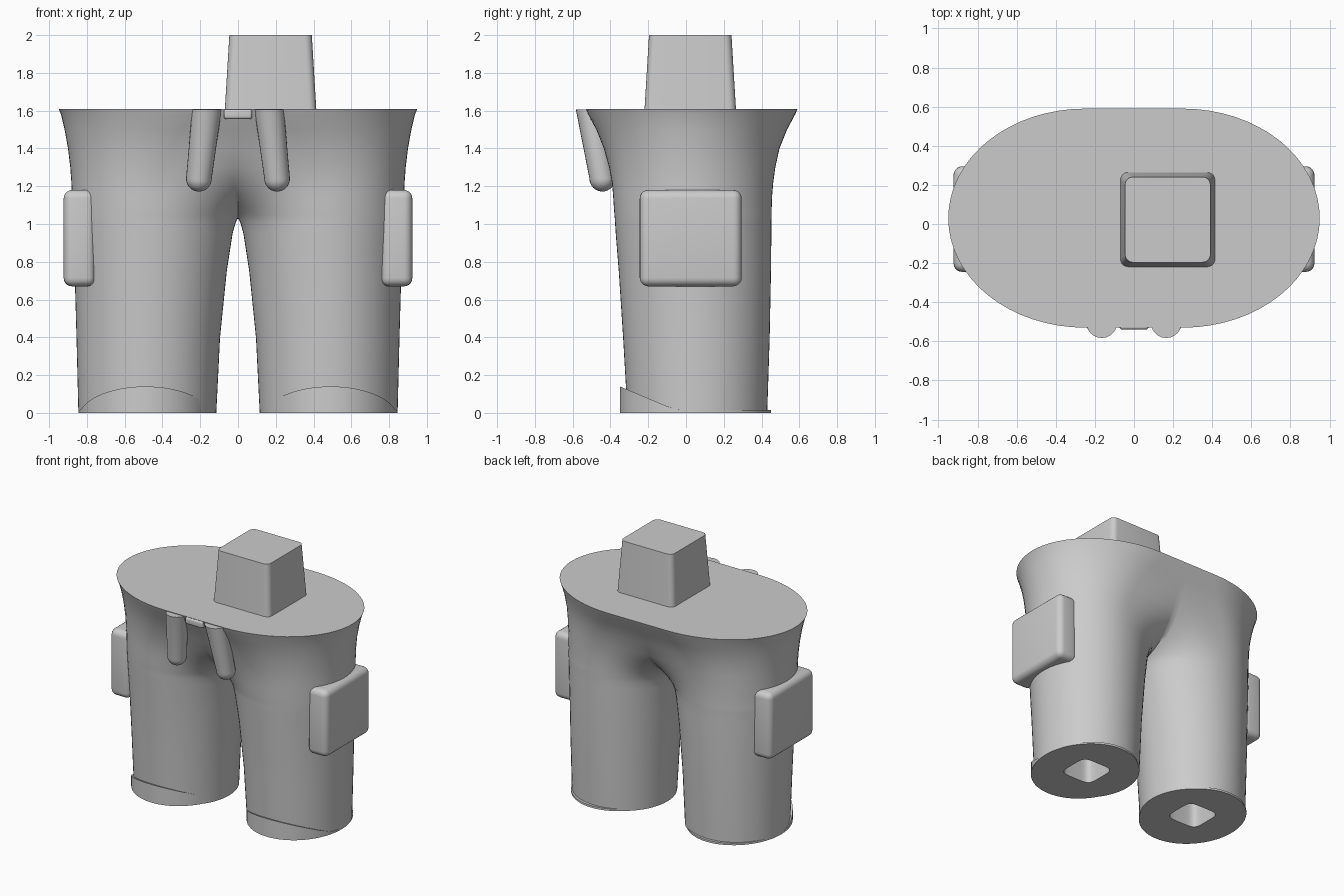
import bpy, bmesh
from math import sin, cos, asin, pi, radians, copysign
from mathutils import Vector

if "Cube" in bpy.data.objects:
    bpy.data.objects.remove(bpy.data.objects["Cube"])

grey = bpy.data.materials.new("plain grey")
grey.use_nodes = True
grey.diffuse_color = (0.6, 0.6, 0.6, 1)
grey.node_tree.nodes["Principled BSDF"].inputs["Base Color"].default_value = (0.6, 0.6, 0.6, 1)


def finish(bm, name, mirror=False):
    """Turn a bmesh into a smooth object, optionally mirrored across x."""
    bmesh.ops.remove_doubles(bm, verts=bm.verts, dist=0.0005)
    if mirror:
        bmesh.ops.mirror(bm, geom=bm.verts[:] + bm.edges[:] + bm.faces[:], axis='X', merge_dist=0.001)
    bmesh.ops.recalc_face_normals(bm, faces=bm.faces)
    mesh = bpy.data.meshes.new(name)
    bm.to_mesh(mesh)
    bm.free()
    mesh.materials.append(grey)
    obj = bpy.data.objects.new(name, mesh)
    bpy.context.collection.objects.link(obj)
    bpy.ops.object.select_all(action='DESELECT')
    obj.select_set(True)
    bpy.context.view_layer.objects.active = obj
    bpy.ops.object.shade_smooth_by_angle(angle=radians(40))
    return obj


def loft(bm, rings):
    rows = [[bm.verts.new(p) for p in ring] for ring in rings]
    for a, b in zip(rows, rows[1:]):
        for i in range(len(a) - 1):
            bm.faces.new((a[i], a[i + 1], b[i + 1], b[i]))
    return rows


def box(name, lo, hi, bevel, taper=1.0, upright_only=False, mirror=False):
    bm = bmesh.new()
    bmesh.ops.create_cube(bm, size=1)
    lo, hi = Vector(lo), Vector(hi)
    mid, size = (lo + hi) / 2, hi - lo
    for v in bm.verts:
        s = taper if v.co.z > 0 else 1
        v.co = mid + Vector((v.co.x * size.x * s, v.co.y * size.y * s, v.co.z * size.z))
    edges = [e for e in bm.edges
             if not upright_only or abs(e.verts[0].co.z - e.verts[1].co.z) > 0.1]
    bmesh.ops.bevel(bm, geom=edges, offset=bevel, segments=5, profile=0.5, affect='EDGES')
    return finish(bm, name, mirror)


SEG = 16   # segments per quarter of a leg ring


def leg_ring(z, c, a, yc, b, k):
    """Outer half ellipse plus inner half ellipse, cut at the centre plane when k < 1."""
    k = max(k, 0.01)
    um = asin(min(1, k))
    inner = [(c - c / k * sin(um * i / SEG), b * cos(um * i / SEG)) for i in range(SEG, 0, -1)]
    outer = [(c + a * sin(pi * i / (2 * SEG)), b * cos(pi * i / (2 * SEG))) for i in range(2 * SEG + 1)]
    pts = inner + outer + [(x, -y) for x, y in reversed(inner)]
    return [(x, yc + y, z) for x, y in pts]


def square_ring(z, half):
    """Rounded square with the same point count as a leg ring."""
    def power(v):
        return copysign(abs(v) ** 0.4, v)
    angles = [pi - pi * i / (2 * SEG) for i in range(4 * SEG + 1)]
    return [(0.48 + half * power(cos(t)), 0.06 + half * power(sin(t)), z) for t in angles]


# Trousers: height, centre x, outer radius, centre y, depth, inner closeness
keys = [
    (0.00, 0.48, 0.365, 0.06, 0.37, 1.315),
    (0.40, 0.48, 0.375, 0.055, 0.388, 1.247),
    (0.75, 0.475, 0.39, 0.047, 0.403, 1.143),
    (0.95, 0.47, 0.405, 0.04, 0.412, 1.065),
    (1.01, 0.47, 0.407, 0.038, 0.414, 1.025),
    (1.03, 0.47, 0.408, 0.038, 0.415, 1.0),
    (1.05, 0.468, 0.41, 0.037, 0.416, 0.97),
    (1.09, 0.466, 0.412, 0.036, 0.418, 0.89),
    (1.15, 0.46, 0.42, 0.035, 0.421, 0.74),
    (1.22, 0.45, 0.432, 0.035, 0.427, 0.54),
    (1.30, 0.42, 0.468, 0.033, 0.44, 0.33),
    (1.40, 0.37, 0.53, 0.03, 0.465, 0.15),
    (1.50, 0.31, 0.608, 0.03, 0.505, 0.05),
    (1.58, 0.26, 0.677, 0.03, 0.548, 0.01),
    (1.61, 0.25, 0.70, 0.03, 0.56, 0.0),
]
bm = bmesh.new()
rows = loft(bm, [square_ring(0.35, 0.12), square_ring(0, 0.13)] + [leg_ring(*k) for k in keys])
bm.faces.new(rows[-1])
bm.faces.new(rows[0][:-1])
finish(bm, "trousers", mirror=True)


# Sloped toe caps round the leg ends
def foot_ring(scale, top):
    pts = []
    for i in range(65):
        t = 2 * pi * i / 64
        y = 0.05 + 0.4 * scale * sin(t)
        z = max(0.015, 0.14 - 0.42 * (y + 0.35)) if top else 0
        pts.append((0.49 + 0.355 * scale * cos(t), y, z))
    return pts


bm = bmesh.new()
loft(bm, [foot_ring(0.8, False), foot_ring(1, False), foot_ring(1, True), foot_ring(0.8, True)])
finish(bm, "toe_caps", mirror=True)

# Side pockets
box("side_pockets", (0.755, -0.245, 0.67), (0.923, 0.295, 1.18), 0.045, mirror=True)

# Hanging drawstrings: rounded lower ends stretched up to the waist
bm = bmesh.new()
bmesh.ops.create_uvsphere(bm, u_segments=24, v_segments=16, radius=0.068)
for v in bm.verts:
    if v.co.z > 0.001:
        v.co = Vector((0.165 + v.co.x * 1.2, -0.505 + v.co.y * 1.1, 1.605))
        continue
    v.co += Vector((0.207, -0.443, 1.24))
upper = [v for v in bm.verts if v.co.z > 1.5]
for v in upper:   # push the flattened top out to the full strap width
    d = Vector((v.co.x - 0.165, v.co.y + 0.505, 0))
    if d.length > 0.06:
        v.co = Vector((0.165, -0.505, 1.605)) + d.normalized() * 0.078
finish(bm, "drawstrings", mirror=True)

# Small knot between the drawstrings
box("waist_knot", (-0.075, -0.54, 1.555), (0.075, -0.42, 1.608), 0.015)

# Tapered block on top of the waist
box("top_block", (-0.07, -0.22, 1.6), (0.415, 0.265, 2.0), 0.04, taper=0.9, upright_only=True)
